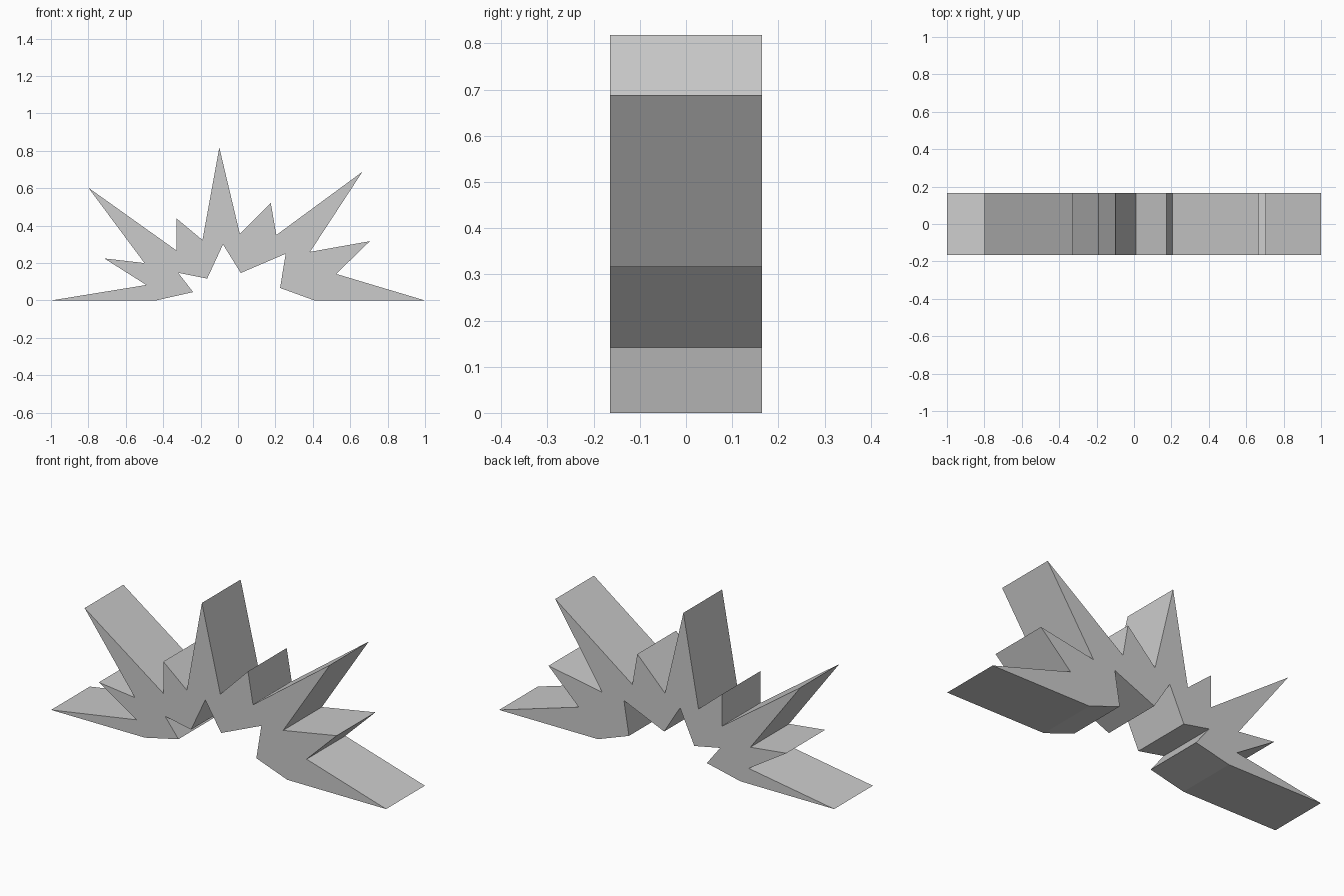
import bpy
import bmesh

cube = bpy.data.objects.get("Cube")
if cube:
    bpy.data.objects.remove(cube, do_unlink=True)

HALF_DEPTH = 0.165

# Spiky outer edge, from left tip to right tip (x, z)
outer = [(-1, 0), (-.49, .083), (-.715, .225), (-.5, .2), (-.8, .603),
         (-.33, .268), (-.33, .44), (-.19, .323), (-.1, .818), (.01, .355),
         (.175, .522), (.205, .35), (.665, .688), (.385, .26), (.705, .317),
         (.525, .142), (1, 0)]
# Jagged inner opening, back from right to left
inner = [(.41, 0), (.225, .067), (.255, .25), (.015, .147), (-.08, .3),
         (-.165, .117), (-.32, .148), (-.24, .045), (-.44, 0)]

# One flat grey for the whole part
grey = bpy.data.materials.new("Light grey")
grey.use_nodes = True
colour = (.6, .6, .6, 1)
grey.diffuse_color = colour
grey.node_tree.nodes["Principled BSDF"].inputs["Base Color"].default_value = colour

# Extrude the outline from front to back
bm = bmesh.new()
front = bm.faces.new([bm.verts.new((x, -HALF_DEPTH, z)) for x, z in outer + inner])
result = bmesh.ops.extrude_face_region(bm, geom=[front], use_keep_orig=True)
moved = [v for v in result["geom"] if isinstance(v, bmesh.types.BMVert)]
bmesh.ops.translate(bm, verts=moved, vec=(0, 2 * HALF_DEPTH, 0))
bmesh.ops.recalc_face_normals(bm, faces=bm.faces)

mesh = bpy.data.meshes.new("spiky_arch")
bm.to_mesh(mesh)
bm.free()
mesh.materials.append(grey)
arch = bpy.data.objects.new("spiky_arch", mesh)
bpy.context.collection.objects.link(arch)
